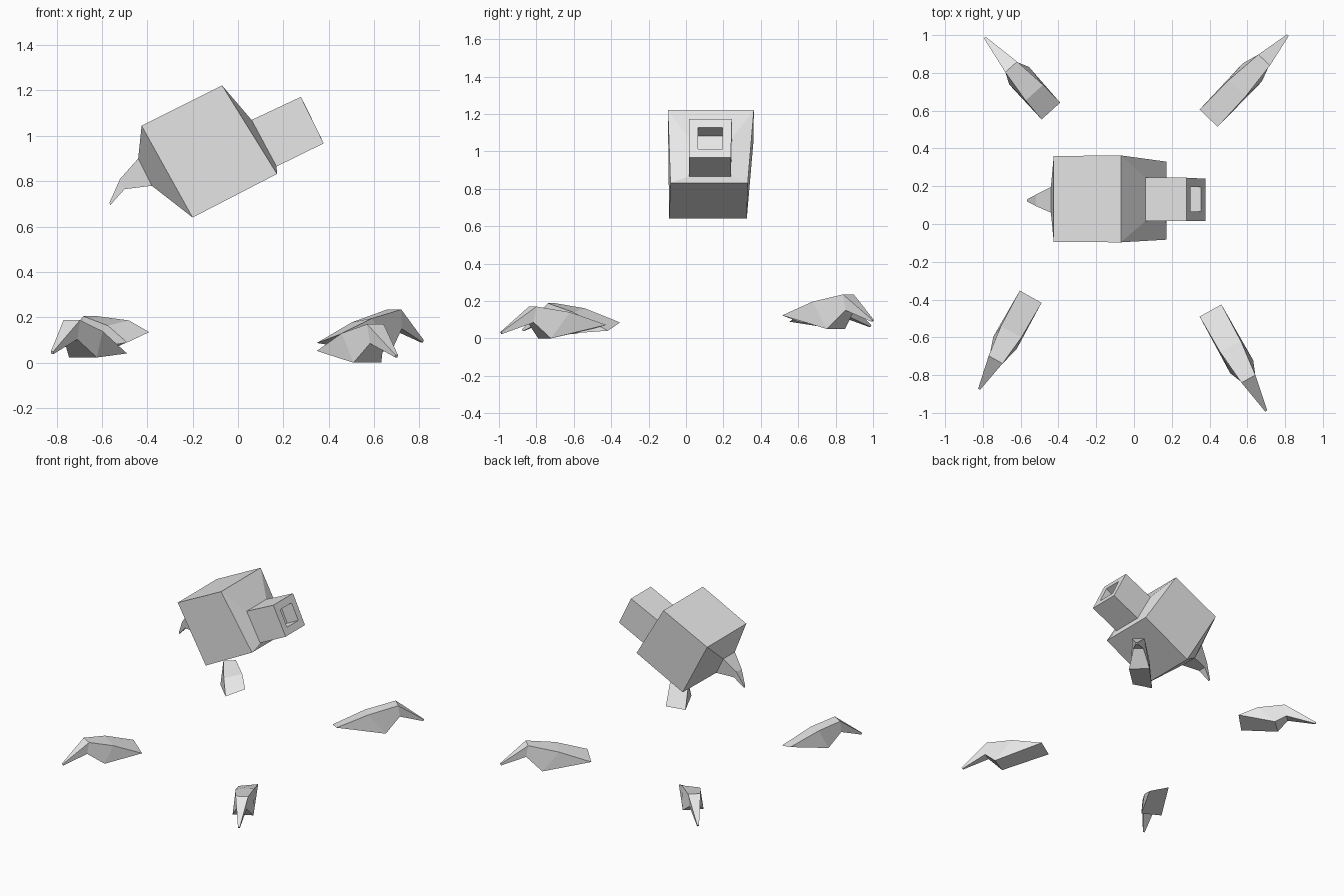
import bpy, bmesh
from mathutils import Vector

if "Cube" in bpy.data.objects:
    bpy.data.objects.remove(bpy.data.objects["Cube"])

grey = bpy.data.materials.new("plain_grey")
grey.diffuse_color = (0.8, 0.8, 0.8, 1)
grey.use_nodes = True
grey.node_tree.nodes["Principled BSDF"].inputs["Base Color"].default_value = grey.diffuse_color


def loft(name, rings, cap_start=False, cap_end=False):
    """Skin four-point rings: top left, top right, bottom right, bottom left."""
    bm = bmesh.new()
    loops = [[bm.verts.new(p) for p in ring] for ring in rings]
    for a, b in zip(loops, loops[1:]):
        for i in range(4):
            j = (i + 1) % 4
            bm.faces.new((a[i], a[j], b[j], b[i]))
    if cap_start:
        bm.faces.new(loops[0][::-1])
    if cap_end:
        bm.faces.new(loops[-1])
    bmesh.ops.remove_doubles(bm, verts=bm.verts, dist=0.0005)
    mesh = bpy.data.meshes.new(name)
    bm.to_mesh(mesh)
    bm.free()
    mesh.materials.append(grey)
    obj = bpy.data.objects.new(name, mesh)
    bpy.context.collection.objects.link(obj)
    return obj


def ring(top, bottom):
    """Each edge is (x, z, y_min, y_max)."""
    (tx, tz, t0, t1), (bx, bz, b0, b1) = top, bottom
    return [(tx, t1, tz), (tx, t0, tz), (bx, b0, bz), (bx, b1, bz)]


# Trunk sections from the tail tip to the inside of the mouth
tail_tip = ring((-0.567, 0.705, 0.12, 0.13), (-0.563, 0.695, 0.12, 0.13))
tail_mid = ring((-0.52, 0.81, 0.095, 0.155), (-0.50, 0.765, 0.095, 0.155))
tail_root = ring((-0.44, 0.90, 0.06, 0.195), (-0.38, 0.78, 0.06, 0.19))
rump = ring((-0.425, 1.045, -0.095, 0.36), (-0.20, 0.64, -0.09, 0.325))
chest = ring((-0.07, 1.222, -0.097, 0.363), (0.172, 0.832, -0.083, 0.33))
neck = ring((0.06, 1.07, 0.015, 0.245), (0.17, 0.865, 0.015, 0.24))
face = ring((0.277, 1.172, 0.015, 0.245), (0.378, 0.967, 0.015, 0.24))
mouth = ring((0.30, 1.127, 0.065, 0.195), (0.355, 1.012, 0.065, 0.195))
throat = ring((0.21, 1.083, 0.065, 0.195), (0.265, 0.968, 0.065, 0.195))

loft("tail", [tail_tip, tail_mid, tail_root], cap_start=True)
loft("body", [tail_root, rump, chest, neck])
loft("head", [neck, face, mouth, throat], cap_end=True)


def claw(name, base, tip, roll, crest, knee, heel):
    """Wedge-ended claw; crest, knee and heel are (fraction along, height)."""
    base, tip = Vector(base), Vector(tip)
    run = Vector((tip.x - base.x, tip.y - base.y, 0))
    side = Vector((-run.y, run.x, 0)).normalized()

    def edge(f, z, half, tilt=0.0):
        mid = Vector((base.x, base.y, 0)) + run * f + Vector((0, 0, z))
        lean = side * half + Vector((0, 0, tilt))
        return mid + lean, mid - lean

    def section(top, bottom):
        return [top[0], top[1], bottom[1], bottom[0]]

    wedge = edge(0, base.z, 0.066, roll)
    loft(name, [
        section(wedge, wedge),
        section(edge(*crest, 0.062, roll * 0.5), edge(*heel, 0.07)),
        section(edge(*knee, 0.042), edge(knee[0] + 0.02, knee[1] - 0.085, 0.034)),
        section(edge(1, tip.z + 0.004, 0.006), edge(0.99, tip.z - 0.006, 0.006)),
    ], cap_end=True)


# Four separate feet
claw("back_left_claw", (-0.44, 0.598, 0.112), (-0.79, 0.987, 0.067), -0.023,
     (0.25, 0.175), (0.60, 0.205), (0.48, 0.06))
claw("back_right_claw", (0.395, 0.56, 0.105), (0.815, 1.0, 0.095), -0.018,
     (0.36, 0.187), (0.70, 0.235), (0.55, 0.05))
claw("front_left_claw", (-0.547, -0.385, 0.063), (-0.82, -0.875, 0.045), -0.022,
     (0.38, 0.15), (0.68, 0.188), (0.50, 0.023))
claw("front_right_claw", (0.405, -0.458, 0.062), (0.70, -0.99, 0.03), 0.01,
     (0.36, 0.135), (0.68, 0.17), (0.56, 0.0))
